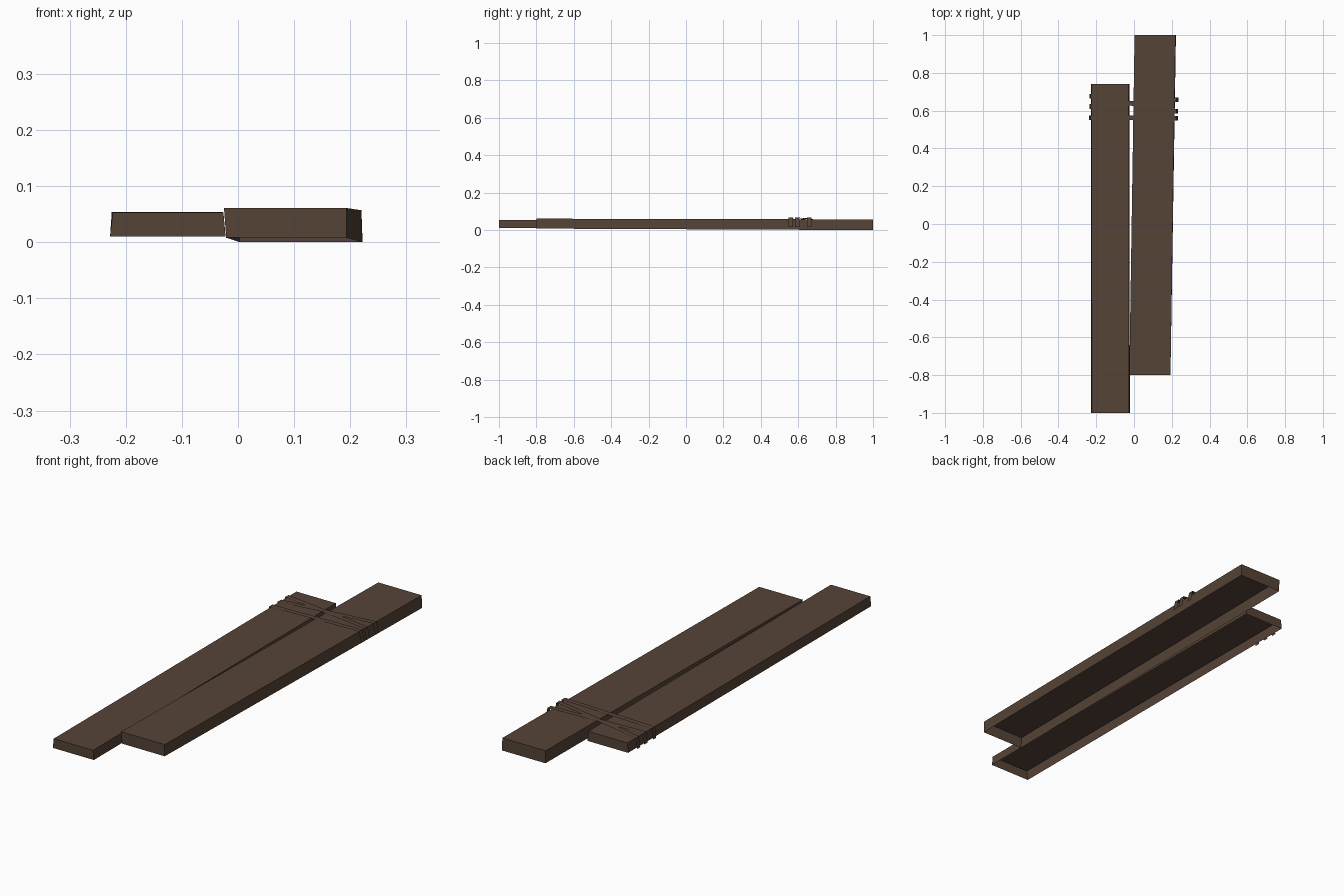
import bpy

if "Cube" in bpy.data.objects:
    bpy.data.objects.remove(bpy.data.objects["Cube"])

wood = bpy.data.materials.new("dark_brown")
wood.diffuse_color = (0.092, 0.057, 0.038, 1)
wood.use_nodes = True
wood.node_tree.nodes["Principled BSDF"].inputs["Base Color"].default_value = wood.diffuse_color


def mesh_object(name, verts, faces):
    me = bpy.data.meshes.new(name)
    me.from_pydata(verts, [], faces)
    me.materials.append(wood)
    ob = bpy.data.objects.new(name, me)
    bpy.context.collection.objects.link(ob)
    return ob


def plank(name, front, back):
    """Open-bottomed plank; each end is (y, top x0, top x1, bottom x0, bottom x1, z0, z1)."""
    verts = []
    for y, a, b, c, d, z0, z1 in (front, back):
        verts += [(c, y, z0), (d, y, z0), (b, y, z1), (a, y, z1)]
    faces = [(0, 1, 2, 3), (5, 4, 7, 6), (3, 2, 6, 7), (1, 5, 6, 2), (4, 0, 3, 7)]
    return mesh_object(name, verts, faces)


# two planks lying side by side
plank("left_plank",
      (-1.0, -0.223, -0.026, -0.228, -0.022, 0.010, 0.053),
      (0.74, -0.225, -0.028, -0.228, -0.025, 0.010, 0.054))
plank("right_plank",
      (-0.80, -0.025, 0.193, -0.021, 0.193, 0.008, 0.061),
      (1.0, 0.003, 0.220, 0.004, 0.222, 0.000, 0.057))


def strap(name, y_left, y_right, half, shift):
    """Flat band across both planks with a flap folded down each side."""
    path = [(-0.236 + shift, y_left, 0.009), (-0.229 + shift, y_left, 0.057),
            (0.224 + shift, y_right, 0.066), (0.234 + shift, y_right, 0.016)]
    verts = [(x, y + s * half, z) for x, y, z in path for s in (-1, 1)]
    faces = [(2 * i, 2 * i + 2, 2 * i + 3, 2 * i + 1) for i in range(3)]
    return mesh_object(name, verts, faces)


# three binding straps, two of which cross
strap("strap_straight", 0.563, 0.560, 0.012, -0.001)
strap("strap_cross_a", 0.676, 0.596, 0.012, 0.0)
strap("strap_cross_b", 0.622, 0.658, 0.012, 0.001)
